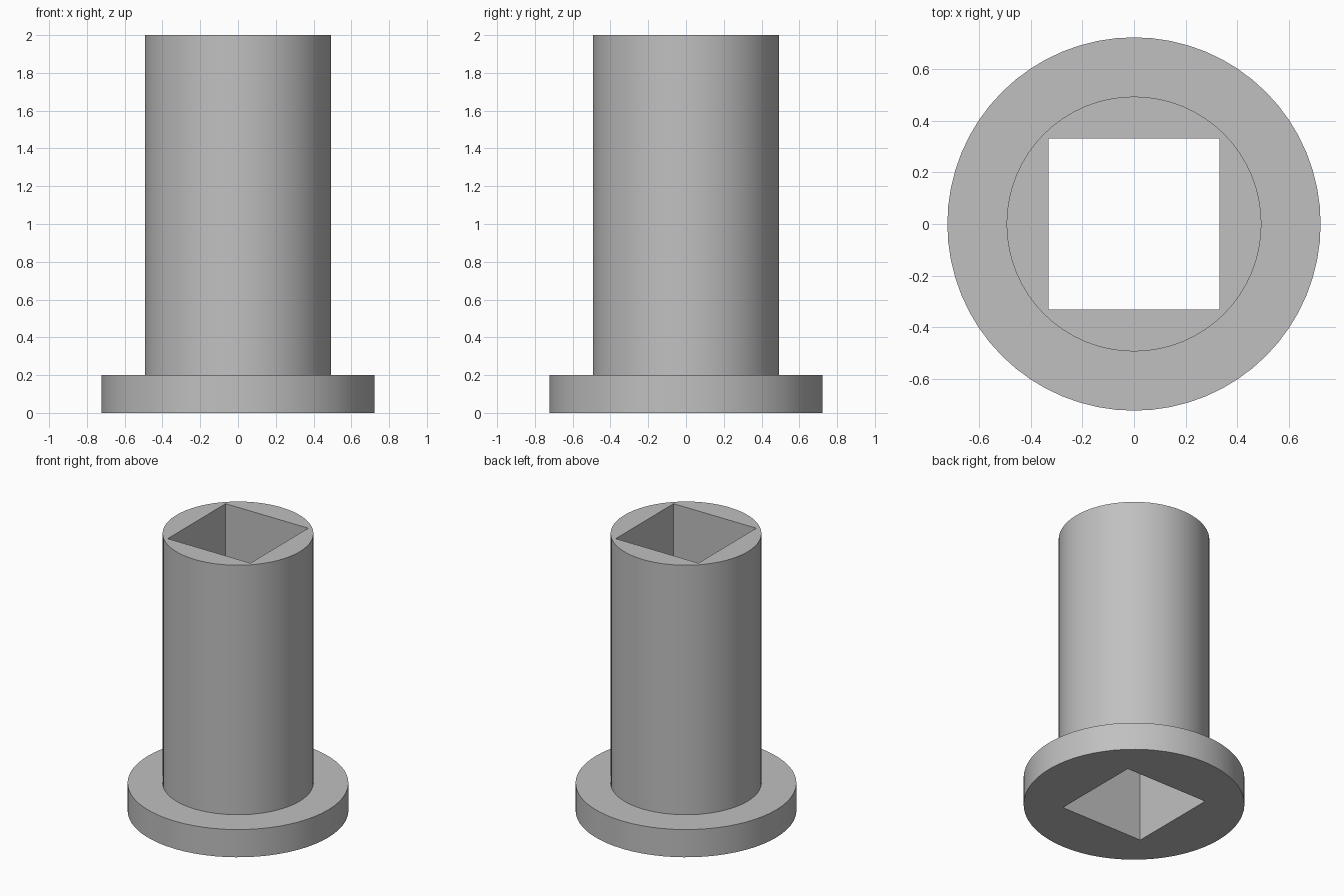
import bpy
import bmesh
from math import radians
from mathutils import Matrix

cube = bpy.data.objects.get("Cube")
if cube:
    bpy.data.objects.remove(cube, do_unlink=True)

SEGMENTS = 64
HEIGHT = 2.0
FLANGE_HEIGHT = 0.2
FLANGE_RADIUS = 0.722
TUBE_RADIUS = 0.493
HOLE_WIDTH = 0.66

grey = bpy.data.materials.new("plain grey")
grey.use_nodes = True
colour = (0.53, 0.53, 0.53, 1)
grey.diffuse_color = colour
grey.node_tree.nodes["Principled BSDF"].inputs["Base Color"].default_value = colour


def make_object(name, bm):
    mesh = bpy.data.meshes.new(name)
    bmesh.ops.recalc_face_normals(bm, faces=bm.faces)
    bm.to_mesh(mesh)
    bm.free()
    mesh.materials.append(grey)
    obj = bpy.data.objects.new(name, mesh)
    bpy.context.collection.objects.link(obj)
    return obj


# Flanged sleeve: stacked rings joined by walls and a flat shoulder
bm = bmesh.new()
rings = []
for radius, z in ((FLANGE_RADIUS, 0), (FLANGE_RADIUS, FLANGE_HEIGHT),
                  (TUBE_RADIUS, FLANGE_HEIGHT), (TUBE_RADIUS, HEIGHT)):
    rings.append(bmesh.ops.create_circle(
        bm, segments=SEGMENTS, radius=radius,
        matrix=Matrix.Translation((0, 0, z)))["verts"])
for low, high in zip(rings, rings[1:]):
    for i in range(SEGMENTS):
        j = (i + 1) % SEGMENTS
        bm.faces.new((low[i], low[j], high[j], high[i]))
bm.faces.new(rings[0][::-1])
bm.faces.new(rings[-1])
sleeve = make_object("flanged_sleeve", bm)

# Square bore cut through the full height
bm = bmesh.new()
bmesh.ops.create_cube(bm, size=1, matrix=Matrix.Translation((0, 0, HEIGHT / 2))
                      @ Matrix.Diagonal((HOLE_WIDTH, HOLE_WIDTH, HEIGHT + 1, 1)))
cutter = make_object("square_bore_cutter", bm)
cutter.hide_render = True

bore = sleeve.modifiers.new("square bore", "BOOLEAN")
bore.operation = "DIFFERENCE"
bore.solver = "EXACT"
bore.object = cutter

bpy.ops.object.select_all(action="DESELECT")
sleeve.select_set(True)
bpy.context.view_layer.objects.active = sleeve
bpy.ops.object.modifier_apply(modifier=bore.name)
bpy.data.objects.remove(cutter, do_unlink=True)

# Smooth round walls with crisp rims and bore corners
bpy.ops.object.shade_smooth_by_angle(angle=radians(30))
